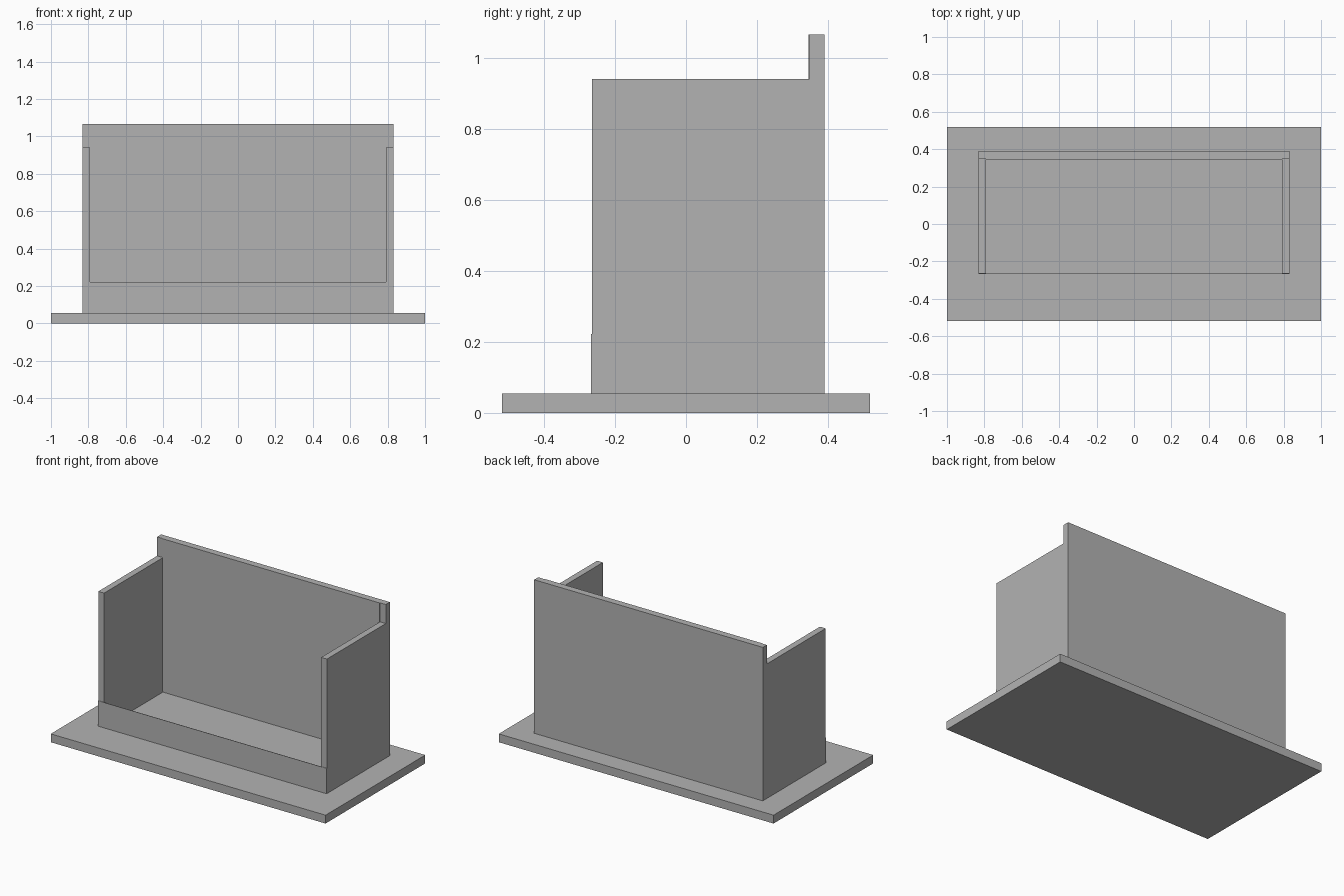
import bpy

default_cube = bpy.data.objects.get("Cube")
if default_cube:
    bpy.data.objects.remove(default_cube, do_unlink=True)

# Single neutral colour
grey = bpy.data.materials.new("plain grey")
grey.use_nodes = True
grey.diffuse_color = (0.45, 0.45, 0.45, 1)
grey.node_tree.nodes["Principled BSDF"].inputs["Base Color"].default_value = grey.diffuse_color


def box(name, x, y, z):
    """Add a box from its (low, high) extents on each axis."""
    bpy.ops.mesh.primitive_cube_add(size=1, location=[(a + b) / 2 for a, b in (x, y, z)])
    obj = bpy.context.object
    obj.name = name
    obj.scale = [b - a for a, b in (x, y, z)]
    bpy.ops.object.transform_apply(location=False, rotation=False, scale=True)
    obj.data.materials.append(grey)
    return obj


OUTER, INNER = 0.832, 0.79      # half widths outside and inside the side walls
FLOOR = 0.055                   # top of the base
FRONT, BACK = -0.264, 0.39      # depth range of the walls
BACK_FACE = 0.348               # inner face of the back wall
SIDE_TOP, BACK_TOP = 0.94, 1.065
SHEET = 0.003                   # thickness of the thin sheets

# Base slab and back wall
box("base", (-1, 1), (-0.518, 0.518), (0, FLOOR))
box("back_wall", (-OUTER, OUTER), (BACK_FACE, BACK), (FLOOR, BACK_TOP))

# Side walls
box("left_wall", (INNER, OUTER), (FRONT, BACK_FACE), (FLOOR, SIDE_TOP))
box("right_wall", (-OUTER, -INNER), (FRONT, BACK_FACE), (FLOOR, SIDE_TOP))

# Low front sheet and thin lining of the back wall
box("front_panel", (-OUTER, OUTER), (FRONT - SHEET, FRONT), (FLOOR, 0.222))
box("back_lining", (-INNER, INNER), (BACK_FACE - SHEET, BACK_FACE), (FLOOR + 0.01, BACK_TOP))
